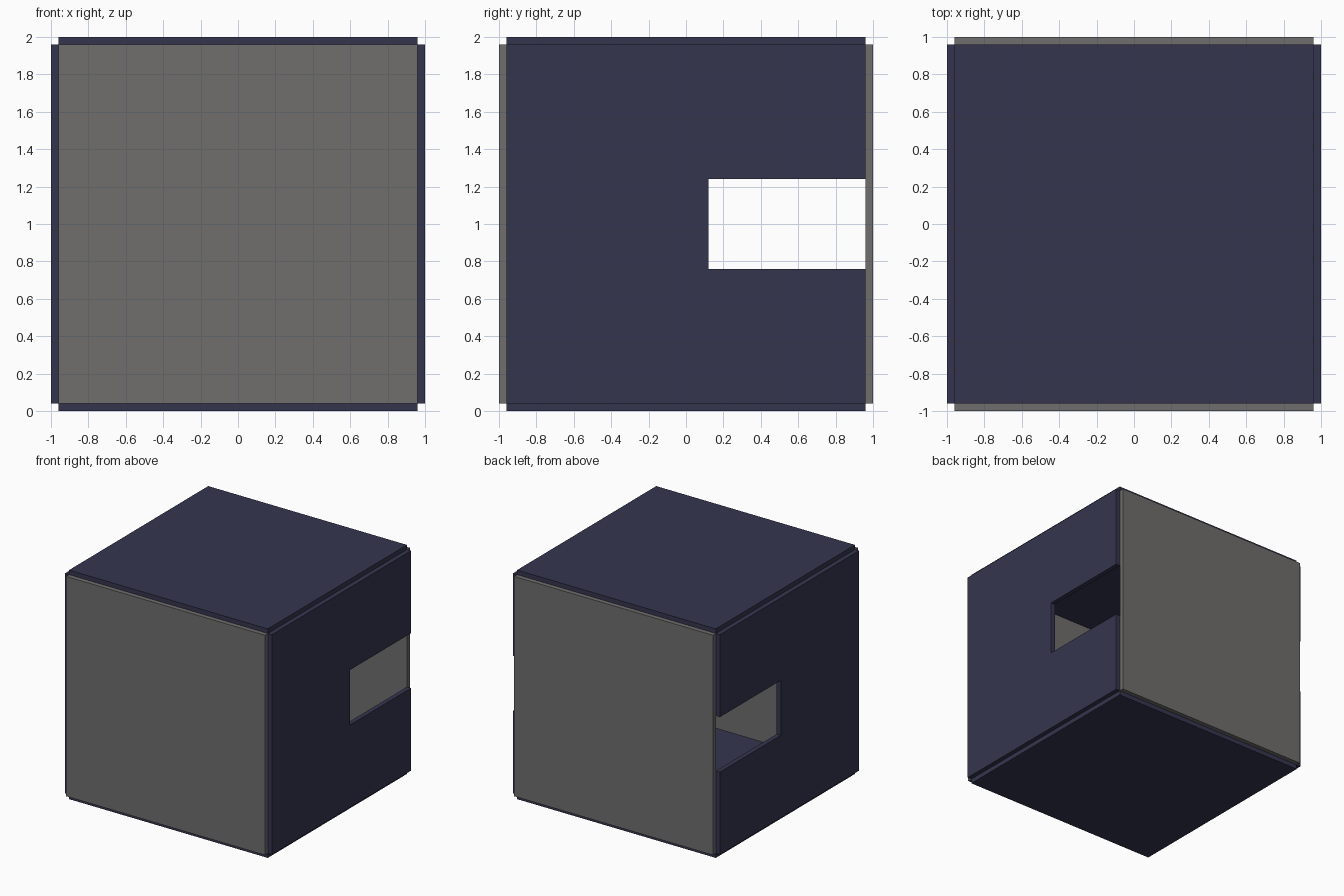
import bpy, bmesh
from mathutils import Vector

if "Cube" in bpy.data.objects:
    bpy.data.objects.remove(bpy.data.objects["Cube"])

S, T = 0.96, 0.04          # half size of each panel, panel thickness
MID = Vector((0, 0, 1))    # centre of the box


def material(name, rgb):
    m = bpy.data.materials.new(name)
    m.diffuse_color = (*rgb, 1)
    m.use_nodes = True
    m.node_tree.nodes["Principled BSDF"].inputs["Base Color"].default_value = m.diffuse_color
    return m


navy = material("dark navy", (0.036, 0.036, 0.078))
grey = material("warm grey", (0.160, 0.156, 0.154))


def panel(name, outline, u, v, normal, mat):
    """Extrude a flat outline (in axes u, v) outwards along normal."""
    u, v, n = Vector(u), Vector(v), Vector(normal)
    bm = bmesh.new()
    face = bm.faces.new([bm.verts.new(MID + u * a + v * b + n * S) for a, b in outline])
    ext = bmesh.ops.extrude_face_region(bm, geom=[face], use_keep_orig=True)
    moved = [g for g in ext["geom"] if isinstance(g, bmesh.types.BMVert)]
    bmesh.ops.translate(bm, verts=moved, vec=n * T)
    bmesh.ops.recalc_face_normals(bm, faces=bm.faces)
    mesh = bpy.data.meshes.new(name)
    bm.to_mesh(mesh)
    bm.free()
    mesh.materials.append(mat)
    obj = bpy.data.objects.new(name, mesh)
    bpy.context.collection.objects.link(obj)
    return obj


square = [(-S, -S), (S, -S), (S, S), (-S, S)]
# side outline with a slot open towards the back edge
slotted = [(-S, -S), (S, -S), (S, -0.24), (0.12, -0.24),
           (0.12, 0.24), (S, 0.24), (S, S), (-S, S)]

X, Y, Z = (1, 0, 0), (0, 1, 0), (0, 0, 1)

# front and back walls
panel("front_wall", square, X, Z, (0, -1, 0), grey)
panel("back_wall", square, X, Z, (0, 1, 0), grey)
# floor and roof
panel("floor_panel", square, X, Y, (0, 0, -1), navy)
panel("roof_panel", square, X, Y, (0, 0, 1), navy)
# slotted side walls
panel("left_wall", slotted, Y, Z, (-1, 0, 0), navy)
panel("right_wall", slotted, Y, Z, (1, 0, 0), navy)
